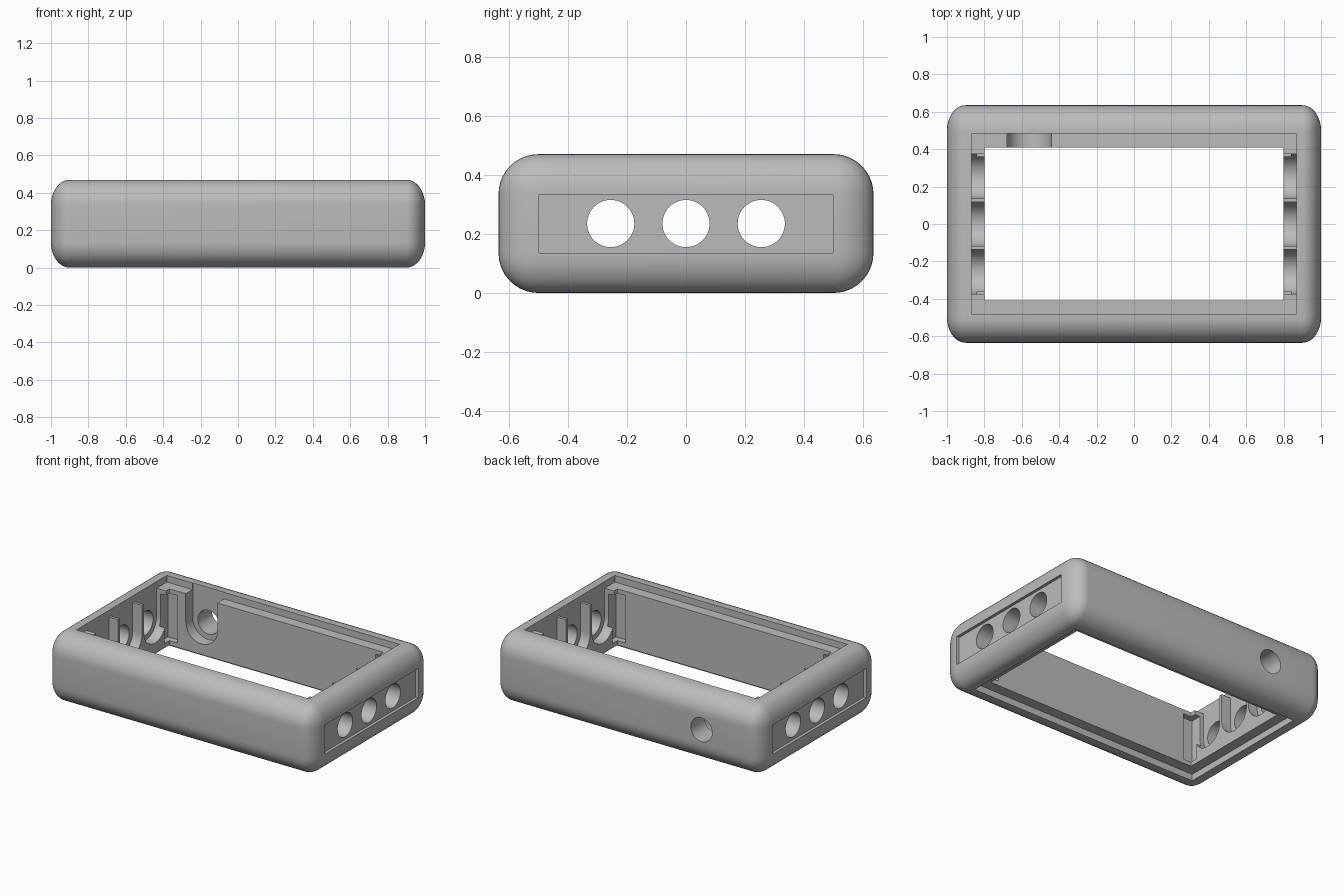
import bpy, bmesh, math
from mathutils import Matrix

if "Cube" in bpy.data.objects:
    bpy.data.objects.remove(bpy.data.objects["Cube"])

MID_Z = 0.235          # height of the body's middle
HOLE_R, SLOT_R = 0.08, 0.118

grey = bpy.data.materials.new("light_grey")
grey.diffuse_color = (0.5, 0.5, 0.5, 1)
grey.use_nodes = True
grey.node_tree.nodes["Principled BSDF"].inputs["Base Color"].default_value = grey.diffuse_color


def new_object(name, bm):
    mesh = bpy.data.meshes.new(name)
    bm.to_mesh(mesh)
    bm.free()
    mesh.materials.append(grey)
    ob = bpy.data.objects.new(name, mesh)
    bpy.context.collection.objects.link(ob)
    return ob


def box(x0, x1, y0, y1, z0, z1):
    bm = bmesh.new()
    m = Matrix.Translation(((x0 + x1) / 2, (y0 + y1) / 2, (z0 + z1) / 2)) @ \
        Matrix.Diagonal((abs(x1 - x0), abs(y1 - y0), abs(z1 - z0), 1))
    bmesh.ops.create_cube(bm, size=1, matrix=m)
    return bm


def prism(outline, turn, place, length):
    """Extrude an outline (u, z) by length; turn 0 = along x, 90 = along y."""
    bm = bmesh.new()
    face = bm.faces.new([bm.verts.new((0, u, z)) for u, z in outline])
    ext = bmesh.ops.extrude_face_region(bm, geom=[face])
    for v in ext["geom"]:
        if isinstance(v, bmesh.types.BMVert):
            v.co.x += length
    bmesh.ops.recalc_face_normals(bm, faces=bm.faces)
    bm.transform(Matrix.Translation(place) @ Matrix.Rotation(math.radians(turn), 4, "Z"))
    return bm


def arc(r, start, end, n):
    return [(r * math.cos(math.radians(start + (end - start) * i / n)),
             r * math.sin(math.radians(start + (end - start) * i / n))) for i in range(n + 1)]


CIRCLE = arc(HOLE_R, 0, 352.5, 47)
U_SHAPE = arc(SLOT_R, 180, 360, 28) + [(SLOT_R, 0.4), (-SLOT_R, 0.4)]

# Rounded body; the rounding is squeezed at the two ends
bm = box(-1.035, 1.035, -0.635, 0.635, 0, 0.47)
bmesh.ops.bevel(bm, geom=bm.edges[:], offset=0.135, segments=10, profile=0.5, affect="EDGES")
for v in bm.verts:
    if abs(v.co.x) > 0.9:
        v.co.x = math.copysign(0.9 + (abs(v.co.x) - 0.9) * 0.1 / 0.135, v.co.x)
body = new_object("case_frame", bm)


def cut(bm):
    cutter = new_object("cutter", bm)
    cutter.hide_render = True
    mod = body.modifiers.new("cut", "BOOLEAN")
    mod.operation, mod.solver, mod.object = "DIFFERENCE", "EXACT", cutter
    bpy.context.view_layer.objects.active = body
    bpy.ops.object.modifier_apply(modifier=mod.name)
    bpy.data.objects.remove(cutter)


# Main opening with lid rebates above and below
cut(box(-0.8, 0.8, -0.41, 0.41, -0.1, 0.6))
cut(box(-0.87, 0.87, -0.482, 0.482, 0.425, 0.6))
cut(box(-0.87, 0.87, -0.482, 0.482, -0.1, 0.045))

for s in (-1, 1):
    # Recessed end panels
    cut(box(s * 0.98, s * 1.1, -0.498, 0.498, 0.136, 0.334))
    # Three holes and upward-open sockets at each end
    for y in (-0.255, 0, 0.255):
        cut(prism(CIRCLE, 0, (s * 0.95 - 0.2, y, MID_Z), 0.4))
        cut(prism(U_SHAPE, 0, (s * 0.82 - 0.05, y, MID_Z), 0.1))
    # Corner grooves under the rebates
    for t in (-1, 1):
        cut(box(s * 0.74, s * 0.84, t * 0.36, t * 0.45, 0.075, 0.395))

# Single hole and socket in the back wall
cut(prism(CIRCLE, 90, (-0.56, 0.38, MID_Z), 0.4))
cut(prism(U_SHAPE, 90, (-0.56, 0.37, MID_Z), 0.115))

# Smooth rounding, crisp cut edges
bpy.ops.object.select_all(action="DESELECT")
body.select_set(True)
bpy.context.view_layer.objects.active = body
bpy.ops.object.shade_smooth_by_angle(angle=math.radians(30))
